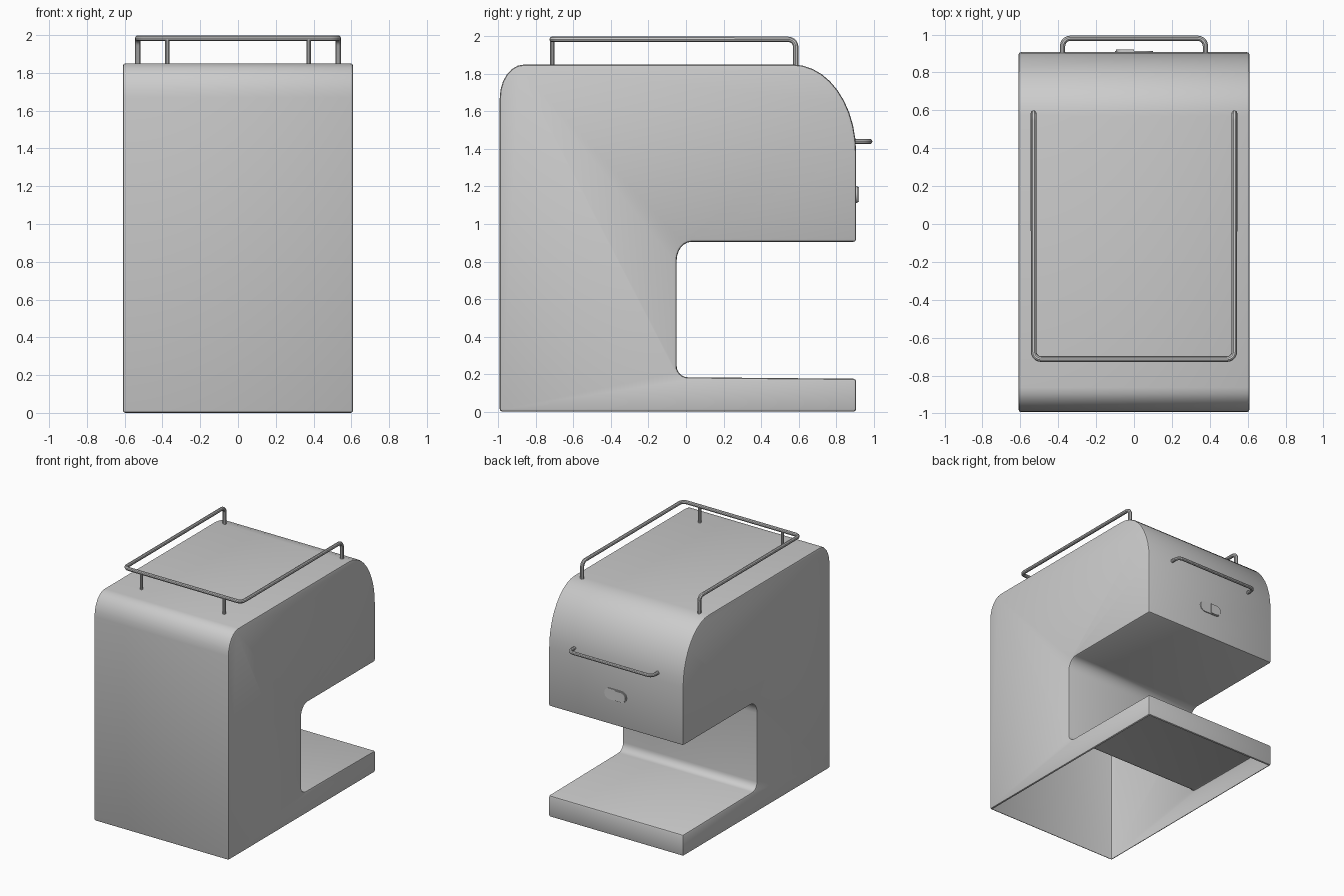
import bpy, bmesh, math
from mathutils import Vector

if "Cube" in bpy.data.objects:
    bpy.data.objects.remove(bpy.data.objects["Cube"])


def finish(name, bm):
    bmesh.ops.recalc_face_normals(bm, faces=bm.faces)
    me = bpy.data.meshes.new(name)
    bm.to_mesh(me)
    bm.free()
    ob = bpy.data.objects.new(name, me)
    bpy.context.collection.objects.link(ob)
    smooth(ob)
    return ob


def smooth(ob):
    bpy.ops.object.select_all(action='DESELECT')
    ob.select_set(True)
    bpy.context.view_layer.objects.active = ob
    bpy.ops.object.shade_smooth_by_angle(angle=math.radians(32))


def arc(cx, cy, rx, ry, a0, a1, n):
    angles = [math.radians(a0 + (a1 - a0) * i / n) for i in range(n + 1)]
    return [(cx + rx * math.cos(a), cy + ry * math.sin(a)) for a in angles]


def rod(name, pts, r=0.015, fillet=0.04, n=5):
    # tube along a path with rounded corners
    pts = [Vector(p) for p in pts]
    path = [pts[0]]
    for a, b, c in zip(pts, pts[1:], pts[2:]):
        u, v = (a - b).normalized(), (c - b).normalized()
        center = b + (u + v) * fillet
        for i in range(n + 1):
            t = math.pi / 2 * i / n
            path.append(center - v * fillet * math.cos(t) - u * fillet * math.sin(t))
    path.append(pts[-1])
    cu = bpy.data.curves.new(name, 'CURVE')
    cu.dimensions = '3D'
    cu.bevel_depth = r
    cu.bevel_resolution = 3
    cu.use_fill_caps = True
    sp = cu.splines.new('POLY')
    sp.points.add(len(path) - 1)
    for p, q in zip(sp.points, path):
        p.co = (*q, 1)
    ob = bpy.data.objects.new(name, cu)
    bpy.context.collection.objects.link(ob)
    bpy.ops.object.select_all(action='DESELECT')
    ob.select_set(True)
    bpy.context.view_layer.objects.active = ob
    bpy.ops.object.convert(target='MESH')
    smooth(bpy.context.view_layer.objects.active)


# body shell: side profile (y, z) extruded across x, open underneath
W = 0.61
profile = [(-0.993, 0)]
profile += arc(-0.863, 1.67, 0.13, 0.18, 180, 90, 6)
profile += arc(0.57, 1.38, 0.337, 0.47, 90, 0, 10)
profile += [(0.907, 0.905)]
profile += arc(0.03, 0.805, 0.08, 0.10, 90, 180, 6)
profile += arc(0.01, 0.245, 0.06, 0.062, 180, 270, 6)
profile += [(0.907, 0.175), (0.907, 0)]
bm = bmesh.new()
side = bm.faces.new([bm.verts.new((-W, y, z)) for y, z in profile])
ext = bmesh.ops.extrude_face_region(bm, geom=[side], use_keep_orig=True)
bmesh.ops.translate(bm, vec=(2 * W, 0, 0),
                    verts=[g for g in ext['geom'] if isinstance(g, bmesh.types.BMVert)])
bmesh.ops.recalc_face_normals(bm, faces=bm.faces)
sharp = [e for e in bm.edges if e.calc_face_angle(0) > math.radians(35)]
bmesh.ops.bevel(bm, geom=sharp, offset=0.014, segments=2, profile=0.5, affect='EDGES')
bottom = [f for f in bm.faces if all(v.co.z < 0.001 for v in f.verts)]
bmesh.ops.delete(bm, geom=bottom, context='FACES')
finish("machine_body", bm)

# cup rail on the top with two extra front posts
X, Y0, Y1, Z = 0.53, -0.713, 0.585, 1.984
rod("cup_rail", [(-X, Y1, 1.84), (-X, Y1, Z), (-X, Y0, Z),
                 (X, Y0, Z), (X, Y1, Z), (X, Y1, 1.84)])
for s, label in ((-1, "left"), (1, "right")):
    rod("rail_post_" + label, [(s * 0.375, Y0, 1.84), (s * 0.375, Y0, Z)], r=0.012)

# handle on the head
rod("head_handle", [(-0.377, 0.88, 1.44), (-0.377, 0.98, 1.44),
                    (0.377, 0.98, 1.44), (0.377, 0.88, 1.44)], r=0.014)


# oval switch plate with a slightly raised rocker half
def plate(name, outline, y0, y1):
    bm = bmesh.new()
    f = bm.faces.new([bm.verts.new((x, y0, z)) for x, z in outline])
    ext = bmesh.ops.extrude_face_region(bm, geom=[f], use_keep_orig=True)
    bmesh.ops.translate(bm, vec=(0, y1 - y0, 0),
                        verts=[g for g in ext['geom'] if isinstance(g, bmesh.types.BMVert)])
    finish(name, bm)


R, ZC = 0.045, 1.157
plate("switch_plate", arc(0.055, ZC, R, R, -90, 90, 10) + arc(-0.055, ZC, R, R, 90, 270, 10),
      0.90, 0.914)
plate("switch_rocker", [(0, ZC - 0.04), (0, ZC + 0.04)]
      + arc(-0.055, ZC, 0.04, 0.04, 90, 270, 10), 0.90, 0.921)
